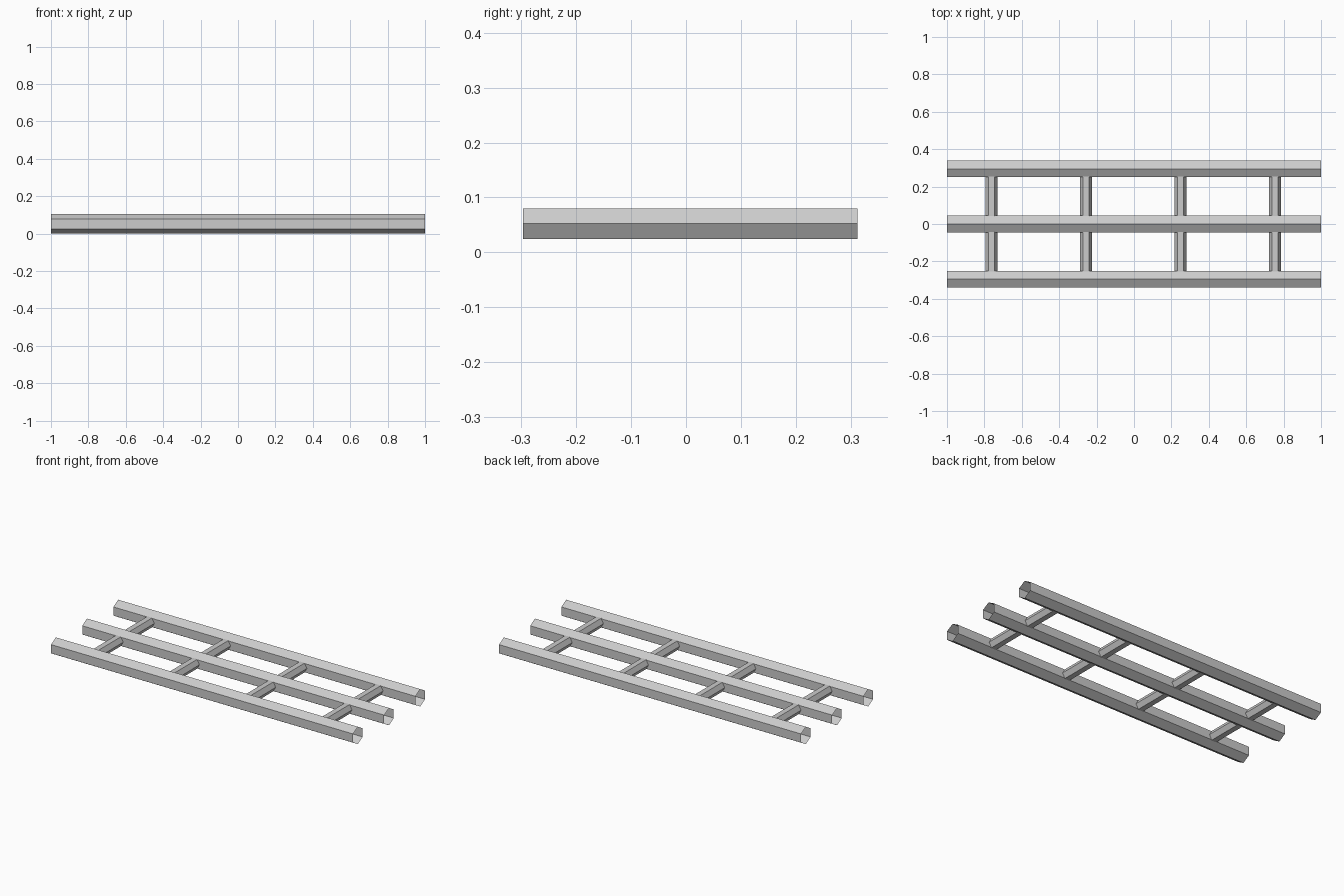
import bpy
from math import pi

if "Cube" in bpy.data.objects:
    bpy.data.objects.remove(bpy.data.objects["Cube"])

AXIS_Z = 0.052


def open_tube(name, radius, length, location, rotation):
    """Six-sided flat-shaded tube with open ends."""
    bpy.ops.mesh.primitive_cylinder_add(
        vertices=6, radius=radius, depth=length, end_fill_type='NOTHING',
        location=location, rotation=rotation)
    bpy.context.object.name = name


# Long rails along x, ridge pointing up
for name, y in (("front_rail", -0.295), ("middle_rail", 0.0), ("back_rail", 0.295)):
    open_tube(name, 0.052, 2.0, (0, y, AXIS_Z), (pi / 2, pi / 6, pi / 2))

# Thinner rungs along y, flat side up, ends hidden inside the outer rails
for i in range(4):
    x = -0.761 + 0.505 * i
    open_tube(f"rung_{i + 1}", 0.0323, 0.61, (x, 0.0075, AXIS_Z), (pi / 2, pi / 6, 0))

# Turn each tube so rails have a vertex on top and rungs a flat on top
for ob in bpy.data.objects:
    ob.select_set(True)
bpy.ops.object.transform_apply(location=False, rotation=True, scale=True)


def has_top_ridge(ob):
    top = max(v.co.z for v in ob.data.vertices)
    return sum(abs(v.co.z - top) < 1e-4 for v in ob.data.vertices) == 2


for ob in bpy.data.objects:
    if has_top_ridge(ob) != ob.name.endswith("rail"):
        if ob.name.endswith("rail"):
            ob.rotation_euler.x = pi / 6
        else:
            ob.rotation_euler.y = pi / 6
